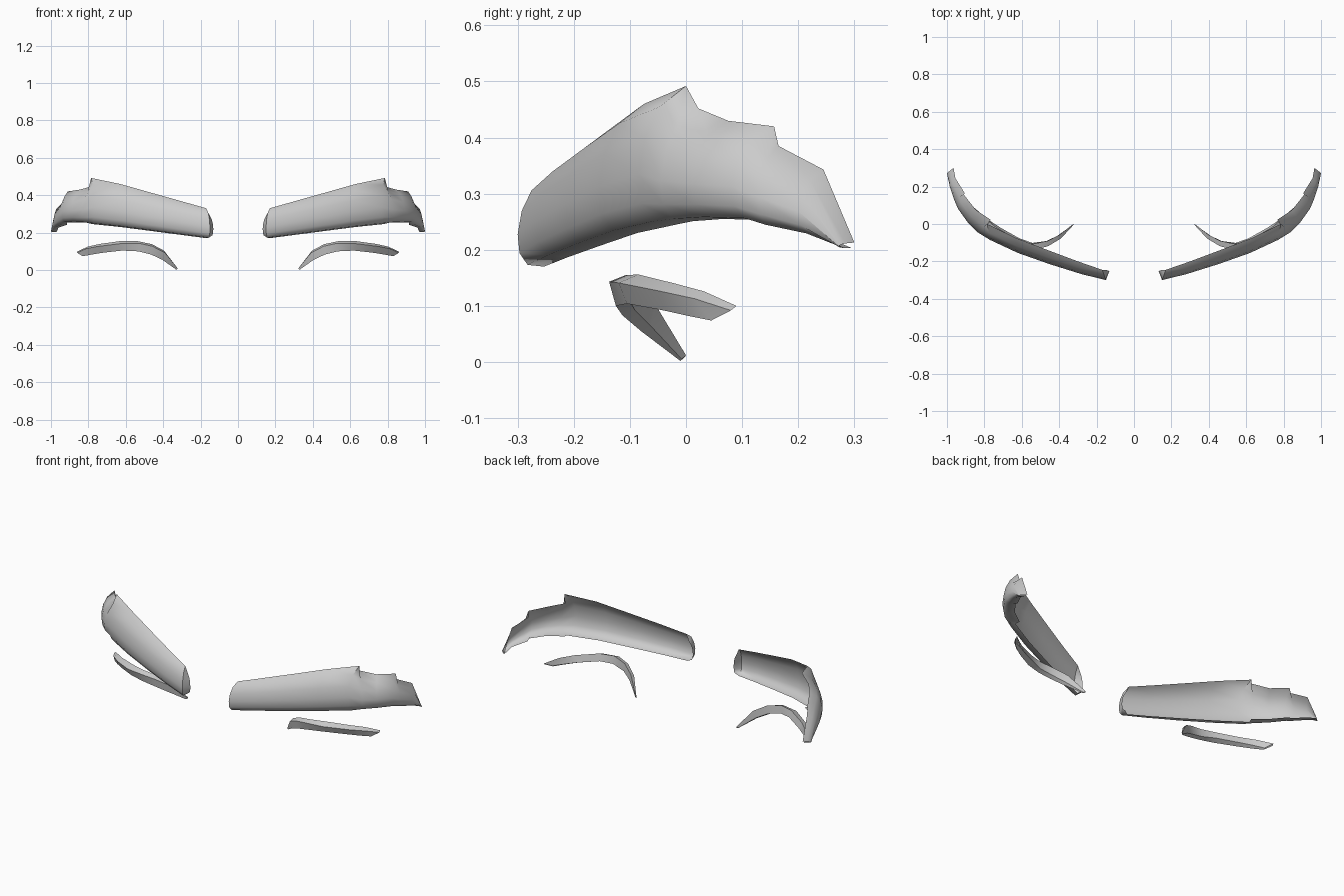
import bpy, bmesh
from mathutils import Vector


def loft(name, rows, closed, angle):
    """Skin a list of equal-length cross-sections and mirror across x."""
    bm = bmesh.new()
    vs = [[bm.verts.new(p) for p in row] for row in rows]
    n = len(rows[0])
    for a, b in zip(vs, vs[1:]):
        for j in range(n if closed else n - 1):
            k = (j + 1) % n
            bm.faces.new((a[j], a[k], b[k], b[j]))
    if closed:
        bm.faces.new(vs[0])
        bm.faces.new(vs[-1])
    bmesh.ops.recalc_face_normals(bm, faces=bm.faces)
    # outer (front-facing) side of the open shell must point to -y
    if not closed and sum(f.normal.y * f.calc_area() for f in bm.faces) > 0:
        bmesh.ops.reverse_faces(bm, faces=bm.faces)
    me = bpy.data.meshes.new(name)
    bm.to_mesh(me)
    bm.free()
    ob = bpy.data.objects.new(name, me)
    bpy.context.collection.objects.link(ob)
    bpy.ops.object.select_all(action='DESELECT')
    ob.select_set(True)
    bpy.context.view_layer.objects.active = ob
    bpy.ops.object.shade_smooth_by_angle(angle=angle)
    m = ob.modifiers.new("Mirror", 'MIRROR')
    m.use_mirror_merge = False
    return ob


# Eyebrow stations: top edge (x, y, z), front bulge (x, y), bottom z
brow = [
    ((0.150, -0.245, 0.285), (0.132, -0.252), 0.183),
    ((0.170, -0.245, 0.330), (0.150, -0.300), 0.170),
    ((0.300, -0.200, 0.367), (0.280, -0.268), 0.187),
    ((0.460, -0.140, 0.412), (0.450, -0.215), 0.208),
    ((0.630, -0.075, 0.460), (0.620, -0.155), 0.230),
    ((0.785, 0.000, 0.492), (0.770, -0.085), 0.246),
    ((0.765, 0.022, 0.452), (0.835, -0.045), 0.251),
    ((0.845, 0.075, 0.430), (0.890, 0.010), 0.255),
    ((0.910, 0.157, 0.420), (0.940, 0.080), 0.253),
    ((0.905, 0.165, 0.385), (0.962, 0.130), 0.242),
    ((0.955, 0.245, 0.343), (0.985, 0.200), 0.227),
    ((0.965, 0.300, 0.213), (1.000, 0.272), 0.203),
]
rows = []
for top, (fx, fy), zb in brow:
    h = top[2] - zb
    back = Vector((top[0] - fx, top[1] - fy, 0))

    def at(t, f):
        return Vector((fx, fy, zb + f * h)) + back * t
    rows.append([Vector(top), at(0.45, 0.85), at(0.13, 0.62), at(0, 0.36),
                 at(0.06, 0.15), at(0.32, 0.02), at(0.85, 0.0)])
loft("eyebrows", rows, False, 1.2)

# Eyelash stations: upper back edge, front ridge, lower edge
lash = [
    ((0.325, 0.000, 0.012), (0.322, -0.003, 0.008), (0.330, -0.010, 0.002)),
    ((0.395, -0.055, 0.103), (0.390, -0.077, 0.092), (0.405, -0.080, 0.055)),
    ((0.460, -0.090, 0.138), (0.458, -0.118, 0.127), (0.465, -0.113, 0.083)),
    ((0.540, -0.107, 0.155), (0.530, -0.137, 0.143), (0.535, -0.125, 0.100)),
    ((0.620, -0.085, 0.156), (0.630, -0.120, 0.141), (0.620, -0.105, 0.104)),
    ((0.735, -0.020, 0.140), (0.750, -0.045, 0.126), (0.725, -0.040, 0.092)),
    ((0.800, 0.032, 0.126), (0.815, 0.015, 0.113), (0.785, 0.005, 0.082)),
    ((0.858, 0.090, 0.100), (0.860, 0.080, 0.092), (0.830, 0.045, 0.074)),
]
rows = []
for top, ridge, low in lash:
    t, r, l = Vector(top), Vector(ridge), Vector(low)
    rows.append([t, r, l, l + (t - r) * 0.8])  # lower back edge runs parallel
loft("upper_eyelashes", rows, True, 0.5)
